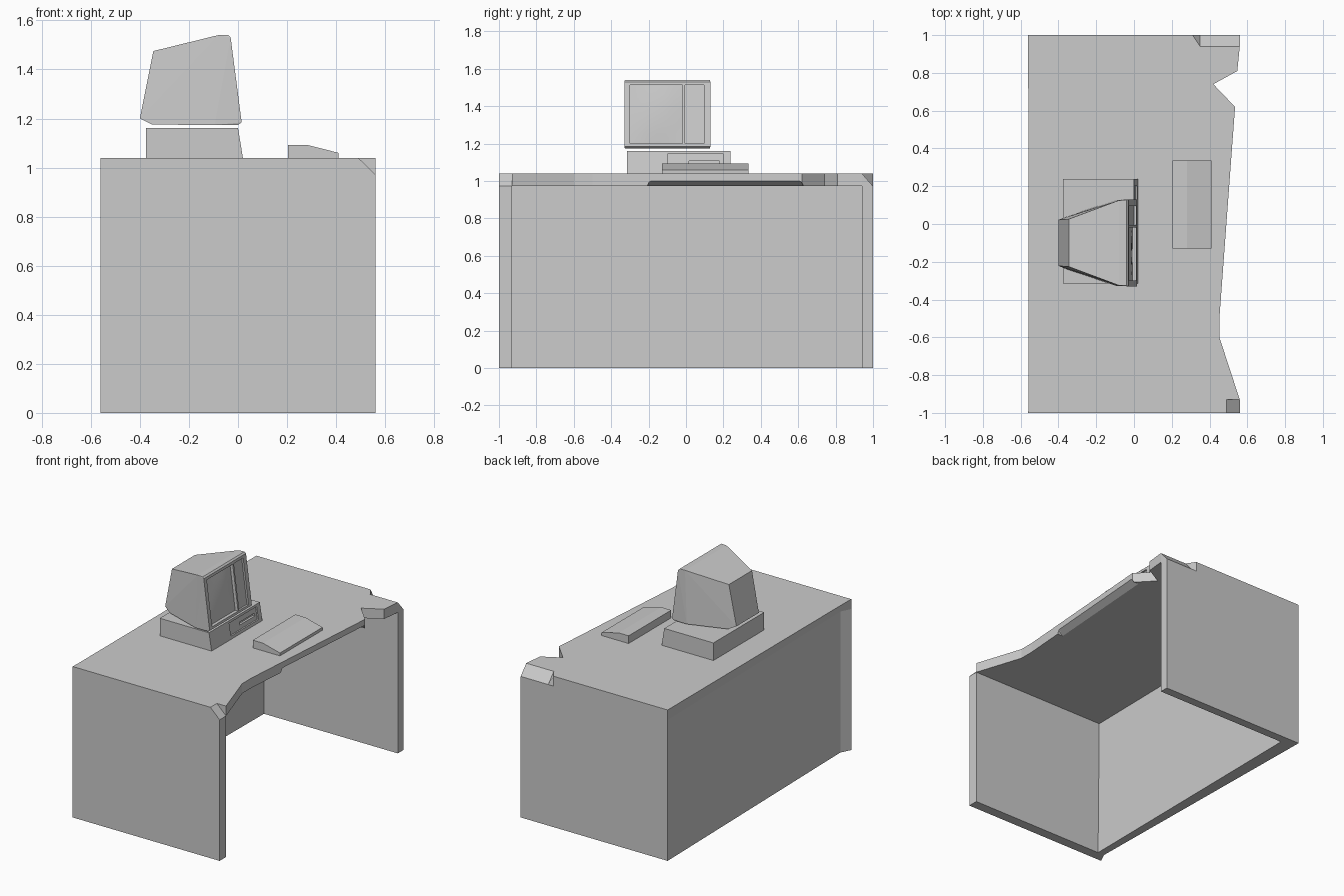
import bpy, bmesh, math

if "Cube" in bpy.data.objects:
    bpy.data.objects.remove(bpy.data.objects["Cube"])


def finish(bm, name):
    bmesh.ops.remove_doubles(bm, verts=bm.verts, dist=1e-5)
    bmesh.ops.recalc_face_normals(bm, faces=bm.faces)
    me = bpy.data.meshes.new(name)
    bm.to_mesh(me)
    bm.free()
    ob = bpy.data.objects.new(name, me)
    bpy.context.collection.objects.link(ob)
    return ob


def loft(name, low, high):
    """Solid between two closed rings of equal length."""
    bm = bmesh.new()
    a = [bm.verts.new(p) for p in low]
    b = [bm.verts.new(p) for p in high]
    bm.faces.new(a)
    bm.faces.new(b)
    n = len(a)
    for i in range(n):
        j = (i + 1) % n
        bm.faces.new((a[i], a[j], b[j], b[i]))
    return finish(bm, name)


def hull(name, pts):
    bm = bmesh.new()
    for p in pts:
        bm.verts.new(p)
    bmesh.ops.convex_hull(bm, input=bm.verts)
    loose = [v for v in bm.verts if not v.link_faces]
    bmesh.ops.delete(bm, geom=loose, context='VERTS')
    bmesh.ops.dissolve_limit(bm, angle_limit=math.radians(2), verts=bm.verts, edges=bm.edges)
    return finish(bm, name)


def cut(ob, cutter):
    cutter.hide_render = True
    m = ob.modifiers.new("cut", 'BOOLEAN')
    m.operation, m.solver, m.object = 'DIFFERENCE', 'EXACT', cutter
    with bpy.context.temp_override(object=ob, active_object=ob, selected_objects=[ob]):
        bpy.ops.object.modifier_apply(modifier=m.name)
    bpy.data.objects.remove(cutter)


def slab(name, front, y0, y1, z0, z1, d0, d1):
    """Block lying along a slanted front face x = front(z), between depths d0 and d1."""
    return hull(name, [(front(z) + d, y, z) for d in (d0, d1) for y in (y0, y1) for z in (z0, z1)])


# Desk side and back panels: one U-shaped plan, dented near one end of the back
def desk_plan(inner, z):
    plan = [(-.56, -1), (.56, -1), (.56, -.93), (inner, -.93), (-.46, .94),
            (.56, .94), (.56, 1), (-.56, 1), (-.525, -.93)]
    return [(x, y, z) for x, y in plan]


loft("desk_panels", desk_plan(-.475, 0), desk_plan(-.485, .972))

# Desk top with broken front edge and chipped corners
edge = [(.56, -.93), (.452, -.6), (.452, -.5), (.535, .62), (.42, .74), (.547, .81), (.56, .94)]
low = [(-.56, -1), (.56, -1), (.5599, -.9301)] + edge + [(.56, 1), (.35, 1), (.31, 1), (-.56, 1), (-.525, -.93)]
high = [(-.56, -1), (.49, -1), (.49, -.93)] + edge + [(.5599, .9401), (.35, .94), (.31, 1), (-.56, 1), (-.559, -.93)]
top = loft("desk_top", [(x, y, .972) for x, y in low], [(x, y, 1.04) for x, y in high])

# Worn underside of the front edge
wear = []
for y, s in ((-.19, -1), (.61, 1)):
    x = .475 + (y + .19) * .074
    wear += [(x + .03, y, 1.01), (x, y, .999), (x - .05, y + s * .02, .968), (x + .03, y + s * .02, .968)]
cut(top, hull("wear_cutter", wear))

# Computer case with a slanted front
prof = [(-.375, 1.04), (.02, 1.04), (0, 1.161), (-.375, 1.161)]
case = loft("computer_case", [(x, -.316, z) for x, z in prof], [(x, .237, z) for x, z in prof])
case_front = lambda z: .02 - .1653 * (z - 1.04)
cut(case, slab("bay_cutter", case_front, -.10, .20, 1.06, 1.145, .02, -.01))
cut(case, slab("slot_cutter", case_front, .015, .18, 1.088, 1.106, .02, -.025))

# Monitor housing: (x, z, half width)
shell = [(-.40, 1.20, .122), (-.345, 1.475, .126), (-.35, 1.175, .141), (-.08, 1.54, .225),
         (-.04, 1.54, .227), (-.03, 1.53, .23), (.015, 1.184, .23), (0, 1.174, .227),
         (-.095, 1.174, .227)]
mon = hull("monitor_housing", [(x, -.10 + s * w, z) for x, z, w in shell for s in (-1, 1)])
mon_front = lambda z: .015 - .1301 * (z - 1.184)
cut(mon, slab("screen_cutter", mon_front, -.30, -.018, 1.20, 1.512, .01, -.022))
cut(mon, slab("panel_cutter", mon_front, -.005, .096, 1.20, 1.512, .01, -.012))

# Gently bulging screen
bm = bmesh.new()
N = 6
grid = []
for i in range(N + 1):
    u = i / N
    row = []
    for j in range(N + 1):
        v = j / N
        z = 1.201 + .310 * v
        bulge = .010 * (1 - (2 * u - 1) ** 2) * (1 - (2 * v - 1) ** 2)
        row.append(bm.verts.new((mon_front(z) - .021 + bulge, -.299 + .280 * u, z)))
    grid.append(row)
for i in range(N):
    for j in range(N):
        f = bm.faces.new((grid[i][j], grid[i + 1][j], grid[i + 1][j + 1], grid[i][j + 1]))
        f.smooth = True
finish(bm, "screen")

# Keyboard wedge
prof = [(.203, 1.04), (.41, 1.04), (.41, 1.06), (.28, 1.093), (.203, 1.093)]
loft("keyboard", [(x, -.129, z) for x, z in prof], [(x, .335, z) for x, z in prof])
